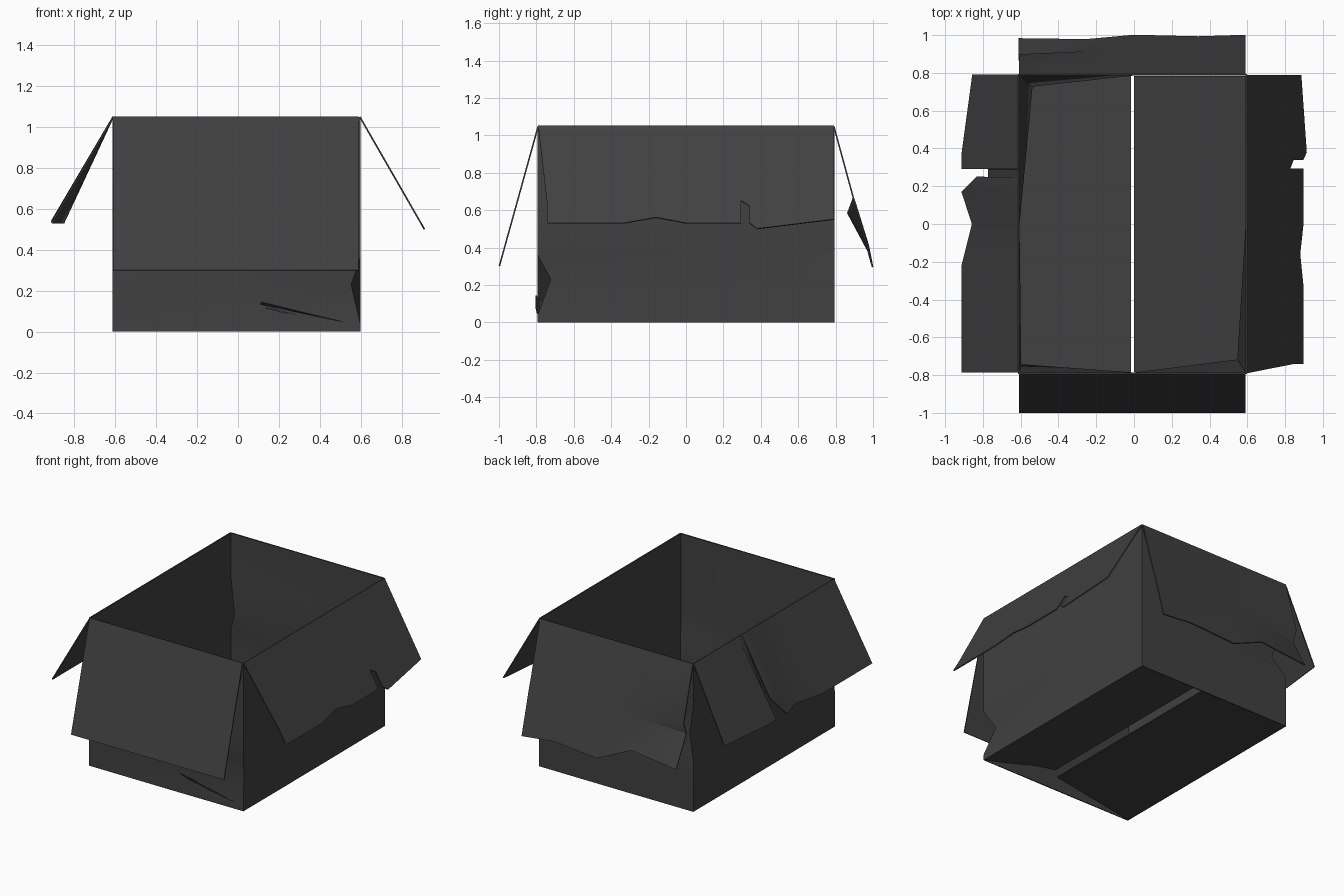
import bpy
import bmesh
from mathutils import Vector

if "Cube" in bpy.data.objects:
    bpy.data.objects.remove(bpy.data.objects["Cube"], do_unlink=True)

# One dark card colour
card = bpy.data.materials.new("dark_card")
card.use_nodes = True
colour = (0.052, 0.052, 0.052, 1)
card.diffuse_color = colour
bsdf = card.node_tree.nodes["Principled BSDF"]
bsdf.inputs["Base Color"].default_value = colour
bsdf.inputs["Roughness"].default_value = 0.9

X0, X1, Y, TOP = -0.61, 0.595, 0.79, 1.05


def sheet(name, verts, faces, thickness=0.008):
    """Make a thin card sheet from a few faces."""
    bm = bmesh.new()
    vs = [bm.verts.new(v) for v in verts]
    for f in faces:
        bm.faces.new([vs[i] for i in f])
    bmesh.ops.remove_doubles(bm, verts=bm.verts[:], dist=0.0005)
    loose = [v for v in bm.verts if not v.link_faces]
    bmesh.ops.delete(bm, geom=loose, context="VERTS")
    bmesh.ops.recalc_face_normals(bm, faces=bm.faces[:])
    mesh = bpy.data.meshes.new(name)
    bm.to_mesh(mesh)
    bm.free()
    mesh.materials.append(card)
    ob = bpy.data.objects.new(name, mesh)
    bpy.context.collection.objects.link(ob)
    bpy.ops.object.select_all(action="DESELECT")
    ob.select_set(True)
    bpy.context.view_layer.objects.active = ob
    mod = ob.modifiers.new("card_thickness", "SOLIDIFY")
    mod.thickness = thickness
    mod.offset = 0
    bpy.ops.object.modifier_apply(modifier=mod.name)
    bpy.ops.object.shade_smooth_by_angle(angle=0.5)
    return ob


def flap(name, hinge, axis, edge, rows=1):
    """Hang a flap from its hinge line down to a torn edge.
    Stations at the same place along the hinge leave a cut."""
    verts, faces = [], []
    for p in edge:
        low = Vector(p)
        high = Vector(hinge)
        high[axis] = low[axis]
        verts += [high.lerp(low, r / rows) for r in range(rows + 1)]
    n = rows + 1
    for i in range(len(edge) - 1):
        if abs(edge[i][axis] - edge[i + 1][axis]) < 0.002:
            continue
        for r in range(rows):
            a, b = i * n + r, (i + 1) * n + r
            faces.append((a, b, b + 1, a + 1))
    return sheet(name, verts, faces)


# Four walls as one tube, with crushed corners
dents = {
    (2, X1, -Y): (0.55, -0.72),
    (4, X0, Y): (-0.54, 0.73),
    (4, X0, -Y): (-0.60, -0.745),
}
levels = (0, 0.04, 0.23, 0.36, 0.52, 0.74, TOP)
ring = [(X0, -Y), (0, -Y), (X1, -Y), (X1, 0), (X1, Y), (0, Y), (X0, Y), (X0, 0)]
verts = []
for k, z in enumerate(levels):
    verts += [(*dents.get((k, x, y), (x, y)), z) for x, y in ring]
faces = []
for k in range(len(levels) - 1):
    for i in range(8):
        j = (i + 1) % 8
        faces.append((k * 8 + i, k * 8 + j, k * 8 + 8 + j, k * 8 + 8 + i))
sheet("box_walls", verts, faces)

# Two floor panels rising to a narrow gap in the middle
for name, outer, inner, rise in (("floor_left", X1, 0.0, 0.15),
                                 ("floor_right", X0, -0.016, 0.1)):
    e = Y - 0.006
    sheet(name, [(outer, -e, 0.004), (inner, -e, rise),
                 (inner, e, rise), (outer, e, 0.004)], [(0, 1, 2, 3)])

# Front flap, undamaged
flap("front_flap", (0, -Y, TOP), 0, [(X0, -0.998, 0.3), (X1 - 0.005, -0.998, 0.3)])

# Left flap with a small notch and a cut front corner
left_edge = [(-0.79, 1.05), (-0.74, 0.61), (-0.74, 0.53), (-0.33, 0.53),
             (-0.16, 0.56), (0, 0.53), (0.295, 0.53), (0.295, 0.65),
             (0.34, 0.62), (0.34, 0.53), (0.38, 0.5), (0.79, 0.55)]
flap("left_flap", (X1, 0, TOP), 1,
     [(X1 + (TOP - z) * 0.575, y, z) for y, z in left_edge])

# Right flap, torn into a folded back piece and a bent front piece
flap("right_flap_back", (X0, 0, TOP), 1,
     [(-0.77, 0.29, 0.72), (-0.91, 0.291, 0.54),
      (-0.91, 0.37, 0.54), (-0.853, 0.79, 0.53)])
flap("right_flap_front", (X0, 0, TOP), 1,
     [(-0.91, -0.785, 0.53), (-0.91, -0.22, 0.53), (-0.855, 0, 0.53),
      (-0.91, 0.17, 0.535), (-0.83, 0.25, 0.66), (-0.77, 0.25, 0.71),
      (-0.77, 0.29, 0.72)])

# Back flap with a wavy edge and a creased right side
crease_y, crease_z = 0.91, 0.62
lower = [(X0, 0.98, 0.37), (-0.255, 0.975, 0.41), (0, 0.998, 0.295),
         (0.34, 0.99, 0.32), (X1 - 0.005, 0.998, 0.295)]
verts = []
for x, y, z in lower:
    bent = x == X0
    verts += [(x, Y, TOP), (x, 0.895, 0.665),
              (x, 0.865 if bent else crease_y, 0.585 if bent else crease_z),
              (x, y, z)]
faces = [(i * 4 + r, i * 4 + 4 + r, i * 4 + 5 + r, i * 4 + 1 + r)
         for i in range(len(lower) - 1) for r in range(3)]
sheet("back_flap", verts, faces)

# Thin slit of lifted card low on the front wall
sheet("front_scratch", [(0.11, -0.795, 0.135), (0.53, -0.795, 0.045),
                        (0.4, -0.803, 0.075), (0.115, -0.803, 0.145)],
      [(0, 1, 2, 3)], 0.004)
